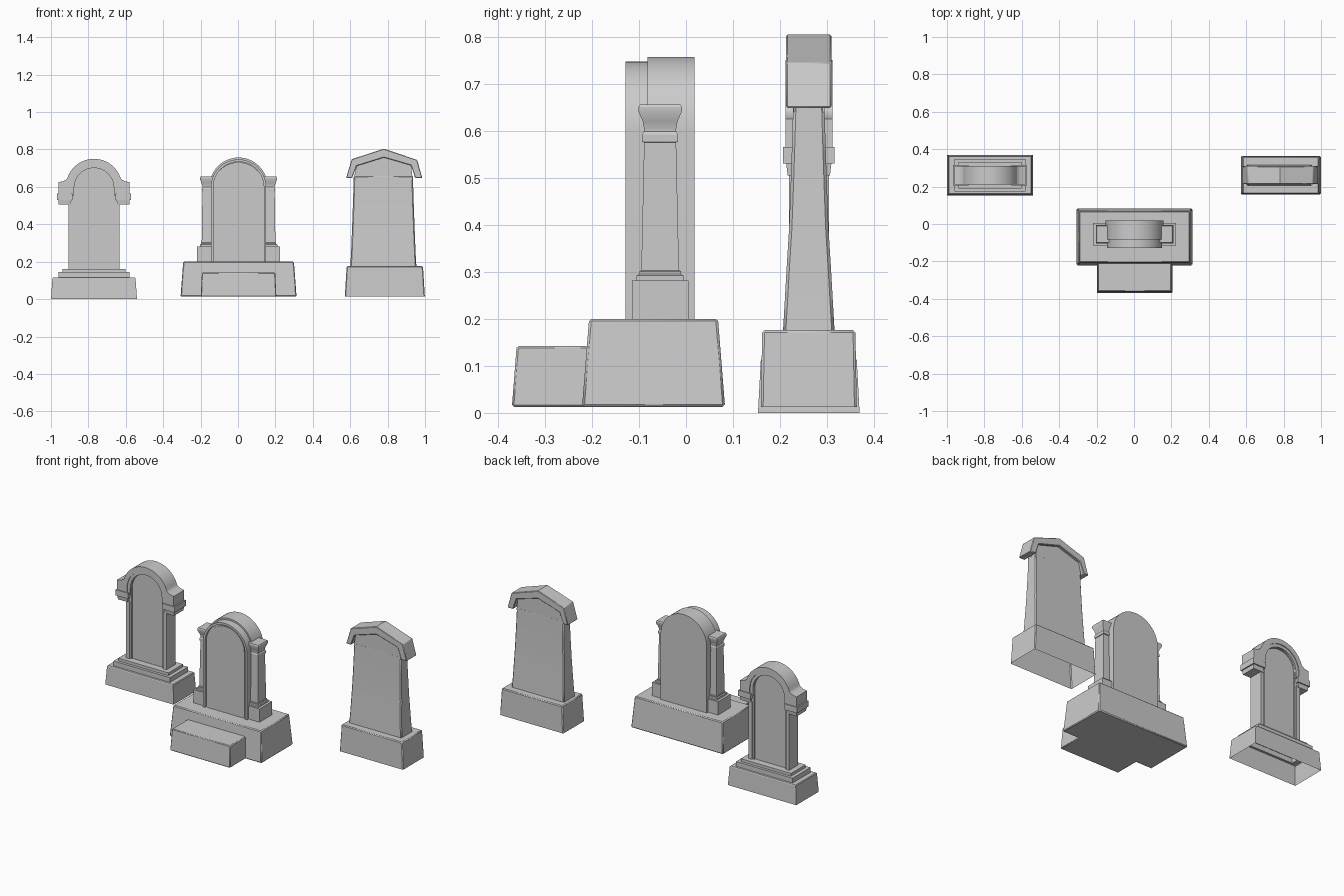
import bpy, bmesh, math

if "Cube" in bpy.data.objects:
    bpy.data.objects.remove(bpy.data.objects["Cube"])


def finish(name, bm, bevel=0.0):
    bmesh.ops.recalc_face_normals(bm, faces=bm.faces)
    me = bpy.data.meshes.new(name)
    bm.to_mesh(me)
    bm.free()
    ob = bpy.data.objects.new(name, me)
    bpy.context.collection.objects.link(ob)
    if bevel:
        m = ob.modifiers.new("edge_bevel", 'BEVEL')
        m.width, m.segments, m.limit_method = bevel, 1, 'ANGLE'
        m.angle_limit = math.radians(40)
    bpy.ops.object.select_all(action='DESELECT')
    ob.select_set(True)
    bpy.context.view_layer.objects.active = ob
    bpy.ops.object.shade_smooth_by_angle(angle=math.radians(30))
    return ob


def prism(name, pts, y0, y1, cx=0, bevel=0.0):
    """Extrude an x-z outline from y0 to y1."""
    bm = bmesh.new()
    f = [bm.verts.new((cx + x, y0, z)) for x, z in pts]
    b = [bm.verts.new((cx + x, y1, z)) for x, z in pts]
    bm.faces.new(f)
    bm.faces.new(b[::-1])
    n = len(pts)
    for i in range(n):
        j = (i + 1) % n
        bm.faces.new((f[i], b[i], b[j], f[j]))
    return finish(name, bm, bevel)


def stack(name, levels, cx, cy, bevel=0.0, bottom=True):
    """Loft of rectangles; each level is (z, half width, half depth)."""
    bm = bmesh.new()
    rings = [[bm.verts.new((cx + sx * hx, cy + sy * hy, z))
              for sx, sy in ((-1, -1), (1, -1), (1, 1), (-1, 1))] for z, hx, hy in levels]
    for a, b in zip(rings, rings[1:]):
        for i in range(4):
            j = (i + 1) % 4
            bm.faces.new((a[i], a[j], b[j], b[i]))
    bm.faces.new(rings[-1])
    if bottom:
        bm.faces.new(rings[0][::-1])
    return finish(name, bm, bevel)


def arc(r, zc, a0=0.0, n=24):
    """Arc points from right to left over the top."""
    return [(r * math.cos(t), zc + r * math.sin(t))
            for t in (a0 + (math.pi - 2 * a0) * i / n for i in range(n + 1))]


def slab(r, zc, z0):
    return [(r, z0)] + arc(r, zc) + [(-r, z0)]


def hoop(r_out, r_in, zc, z0):
    return slab(r_out, zc, z0) + slab(r_in, zc, z0)[::-1]


# ---- left stone: stepped base, recessed panel, arched hood ----
AX, AY = -0.77, 0.261
stack("left_stepped_base", [(0, .23, .108), (.112, .222, .102), (.116, .218, .099),
                            (.116, .19, .086), (.145, .19, .086), (.145, .168, .07),
                            (.162, .168, .07)], AX, AY, bottom=False)
prism("left_panel", slab(.11, .595, .155), AY - .028, AY + .028, AX)
prism("left_inner_trim", hoop(.126, .104, .595, .16), AY - .036, AY + .036, AX)
hood = [(.19, .565), (.19, .625), (.165, .63), (.147, .64)] + arc(.15, .6, .3) + \
       [(-.147, .64), (-.165, .63), (-.19, .625), (-.19, .565)]
prism("left_hood", hood + slab(.124, .595, .565)[::-1], AY - .05, AY + .05, AX)
prism("left_hood_inner_band", hoop(.13, .106, .595, .555), AY - .045, AY + .045, AX)
for side, s in (("left", -1), ("right", 1)):
    stack(f"left_pillar_{side}", [(.16, .0115, .0425), (.51, .0115, .0425)], AX + s * .125, AY)
    stack(f"left_cornice_{side}", [(.505, .033, .045), (.53, .035, .048), (.53, .042, .055),
                                   (.565, .042, .055)], AX + s * .156, AY)

# ---- middle stone: plinth, front step, arched slab, side columns ----
stack("middle_plinth", [(.013, .31, .152), (.2, .296, .137)], .003, -.069, bevel=.005)
bm = bmesh.new()
step = [bm.verts.new((.003 + sx * w, y, z))
        for z, w, yf, yb in ((.013, .202, -.37, -.15), (.142, .196, -.36, -.15))
        for sx, y in ((-1, yf), (1, yf), (1, yb), (-1, yb))]
bm.faces.new(step[:4])
bm.faces.new(step[4:])
for i in range(4):
    j = (i + 1) % 4
    bm.faces.new((step[i], step[j], step[j + 4], step[i + 4]))
finish("middle_front_step", bm, .004)
prism("middle_slab", slab(.155, .602, .195), -.082, .018, .003)
prism("middle_frame", hoop(.148, .135, .599, .195), -.129, -.075, .003)
prism("middle_panel", slab(.137, .595, .195), -.115, -.07, .003)
prism("middle_panel_face", slab(.124, .6, .195), -.121, -.1, .003)
column = [(.195, .067, .06), (.281, .067, .06), (.281, .052, .05), (.292, .052, .05),
          (.295, .046, .044), (.301, .046, .044), (.303, .042, .04), (.575, .038, .034),
          (.576, .041, .038), (.592, .041, .038), (.598, .037, .034), (.603, .037, .034),
          (.62, .043, .037), (.64, .051, .046), (.65, .051, .046), (.655, .048, .043)]
for side, s in (("left", -1), ("right", 1)):
    stack(f"middle_column_{side}", column, .003 + s * .155, -.055)

# ---- right stone: block base, flared shaft, gabled cap ----
CX, CY = .785, .261
stack("right_base", [(.013, .214, .102), (.176, .204, .099)], CX, CY, bevel=.005, bottom=False)
stack("right_shaft", [(.17, .177, .055), (.24, .173, .051), (.31, .17, .047), (.39, .167, .042),
                      (.47, .164, .039), (.56, .161, .036), (.66, .158, .033)],
      CX - .008, CY, bevel=.006)
inner = [(.61, .648), (.635, .712), (.78, .757), (.925, .715), (.947, .648)]
outer = [(.985, .648), (.958, .744), (.78, .804), (.608, .748), (.578, .648)]
prism("right_gable", [(.618, .64), (.635, .716), (.78, .761), (.925, .719), (.934, .64)],
      CY - .033, CY + .033)
prism("right_cap", inner + outer, CY - .048, CY + .048, bevel=.003)
